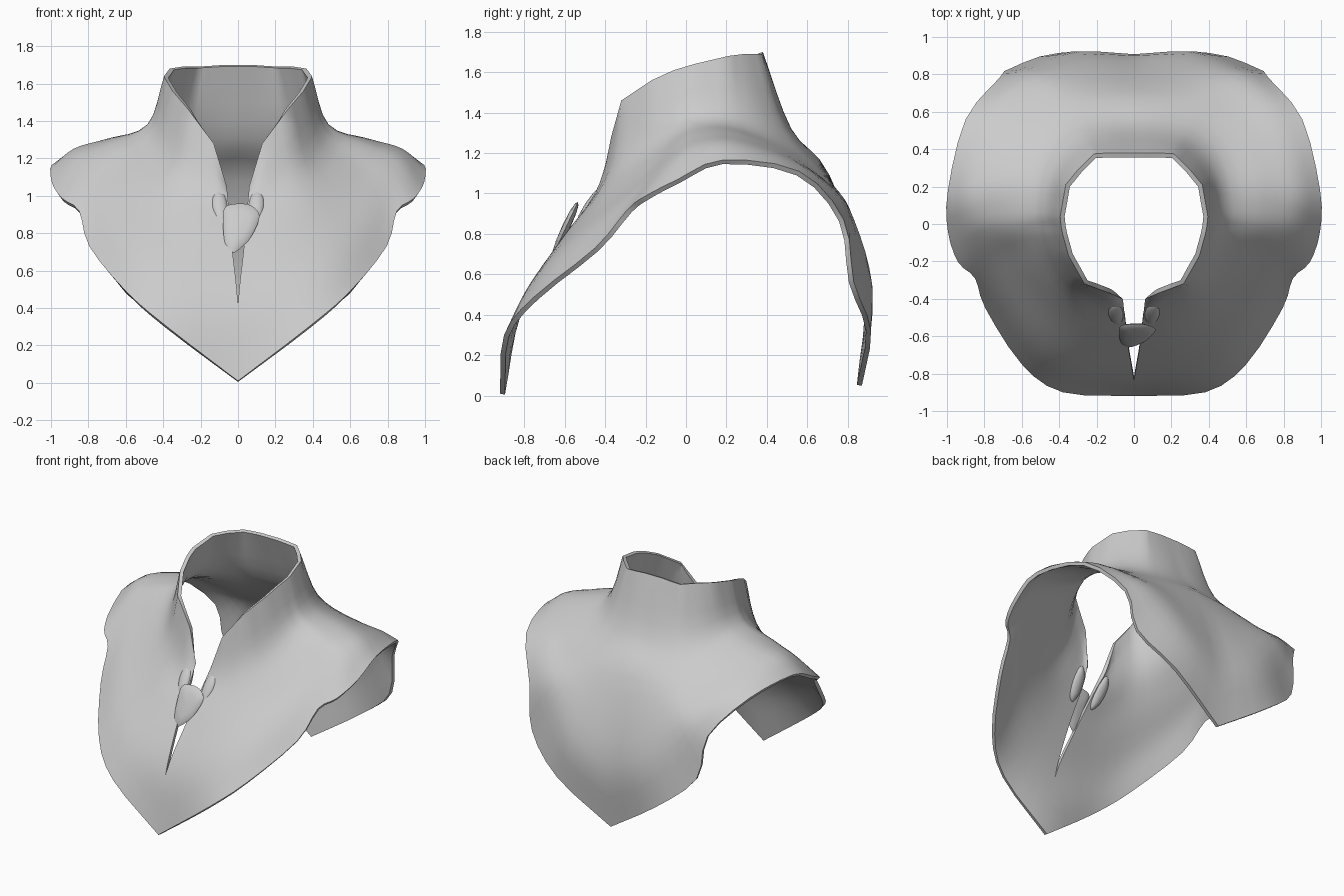
import bpy, bmesh, math
from mathutils import Vector

if "Cube" in bpy.data.objects:
    bpy.data.objects.remove(bpy.data.objects["Cube"])

grey = bpy.data.materials.new("soft_grey")
grey.diffuse_color = (0.6, 0.6, 0.6, 1)
grey.use_nodes = True
grey.node_tree.nodes["Principled BSDF"].inputs["Base Color"].default_value = grey.diffuse_color


def spline(pts, steps, closed=False, straight=False):
    """Smooth (or straight) path passing through every point."""
    p = [Vector(q) for q in pts]
    n = len(p)
    if closed:
        get = lambda i: p[i % n]
    else:
        get = lambda i: (2 * p[0] - p[1] if i < 0 else
                         2 * p[-1] - p[-2] if i >= n else p[i])
    out = []
    for i in range(n if closed else n - 1):
        a, b, c, d = (get(i + k) for k in (-1, 0, 1, 2))
        for s in range(steps):
            t = s / steps
            if straight:
                out.append(b.lerp(c, t))
                continue
            out.append(b + 0.5 * t * (c - a + t * (2 * a - 5 * b + 4 * c - d
                                                   + t * (3 * (b - c) + d - a))))
    return out if closed else out + [p[-1]]


def add_object(name, bm):
    mesh = bpy.data.meshes.new(name)
    bm.to_mesh(mesh)
    bm.free()
    obj = bpy.data.objects.new(name, mesh)
    bpy.context.collection.objects.link(obj)
    mesh.materials.append(grey)
    return obj


def smooth(obj):
    bpy.ops.object.select_all(action='DESELECT')
    bpy.context.view_layer.objects.active = obj
    obj.select_set(True)
    for m in list(obj.modifiers):
        bpy.ops.object.modifier_apply(modifier=m.name)
    bpy.ops.object.shade_smooth_by_angle(angle=math.radians(40))


# Guide curves of the right half, each running from centre front to centre back
rim = [(.06, -.40, 1.05), (.13, -.37, 1.28), (.265, -.32, 1.46), (.35, -.17, 1.56),
       (.38, -.06, 1.61), (.39, -.01, 1.625), (.395, .04, 1.64), (.365, .21, 1.68),
       (.30, .29, 1.69), (.215, .375, 1.69), (.14, .38, 1.695), (.07, .38, 1.70),
       (0, .38, 1.70)]
neck = [(.048, -.50, .92), (.18, -.43, 1.03), (.32, -.35, 1.15), (.42, -.20, 1.25),
        (.46, -.08, 1.33), (.475, -.01, 1.36), (.485, .06, 1.38), (.47, .21, 1.38),
        (.41, .36, 1.35), (.30, .47, 1.33), (.20, .505, 1.325), (.10, .52, 1.32),
        (0, .52, 1.32)]
shoulder = [(.03, -.66, .71), (.22, -.58, .82), (.40, -.47, .92), (.56, -.29, 1.05),
            (.63, -.14, 1.17), (.68, -.04, 1.25), (.70, .06, 1.29), (.69, .24, 1.30),
            (.61, .48, 1.21), (.46, .64, 1.12), (.33, .685, 1.10), (.18, .705, 1.09),
            (0, .71, 1.09)]
outer = [(0, -.84, .41), (.28, -.78, .54), (.50, -.665, .67), (.69, -.40, .88),
         (.76, -.21, 1.05), (.83, -.09, 1.15), (.87, .03, 1.22), (.87, .22, 1.25),
         (.77, .55, 1.15), (.60, .76, .99), (.48, .835, .86), (.27, .905, .64),
         (0, .90, .52)]
hem = [(0, -.92, .01), (.38, -.90, .30), (.60, -.75, .49), (.795, -.45, .73),
       (.85, -.29, .92), (.94, -.205, .985), (.995, -.04, 1.07), (.995, .18, 1.165),
       (.90, .56, 1.11), (.72, .78, .87), (.665, .83, .56), (.40, .915, .32),
       (0, .87, .05)]

# Cape with standing collar: loft through the guides, mirror, thicken
guides = [spline(g, 3, straight=g is rim) for g in (rim, neck, shoulder, outer, hem)]
bm = bmesh.new()
cols = []
for column in zip(*guides):
    cols.append([bm.verts.new((max(0, p.x), p.y, p.z)) for p in spline(column, 4)])
for a, b in zip(cols, cols[1:]):
    for r in range(len(a) - 1):
        bm.faces.new((a[r], a[r + 1], b[r + 1], b[r]))
cape = add_object("collared_cape", bm)
mirror = cape.modifiers.new("mirror", 'MIRROR')
mirror.merge_threshold = 0.002
solid = cape.modifiers.new("thickness", 'SOLIDIFY')
solid.thickness = 0.025
solid.offset = -1
smooth(cape)


def pad(name, outline, y0, slope, depth):
    """Domed pad; y follows height along a tilted plane."""
    ring = [Vector((x, y0 + slope * z, z)) for x, z in spline(outline, 3, True)]
    mid = sum(ring, Vector()) / len(ring)
    normal = Vector((0, -1, slope)).normalized()
    bm = bmesh.new()
    levels = [(.55, -.85), (.88, -.5), (1, 0), (.88, .5), (.55, .85)]
    rings = [[bm.verts.new(mid + (p - mid) * s + normal * depth * h) for p in ring]
             for s, h in levels]
    n = len(ring)
    for a, b in zip(rings, rings[1:]):
        for i in range(n):
            bm.faces.new((a[i], a[(i + 1) % n], b[(i + 1) % n], b[i]))
    for r, h in ((rings[0], -1), (rings[-1], 1)):
        tip = bm.verts.new(mid + normal * depth * h)
        for i in range(n):
            bm.faces.new((r[i], r[(i + 1) % n], tip))
    bmesh.ops.recalc_face_normals(bm, faces=bm.faces)
    smooth(add_object(name, bm))


# Clasp: teardrop in the middle with a lobe on each side
pad("clasp_centre", [(-.075, .93), (-.03, .955), (.05, .955), (.105, .92), (.112, .87),
                     (.07, .78), (.02, .725), (-.03, .695), (-.068, .74), (-.08, .84)],
    -.985, .47, .02)
for side, name in ((-1, "clasp_lobe_left"), (1, "clasp_lobe_right")):
    pad(name, [(side * x, z) for x, z in
               [(.06, .98), (.10, 1.035), (.135, 1.01), (.143, .94),
                (.12, .86), (.08, .83), (.055, .88)]],
        -1.08, .65, .03)
